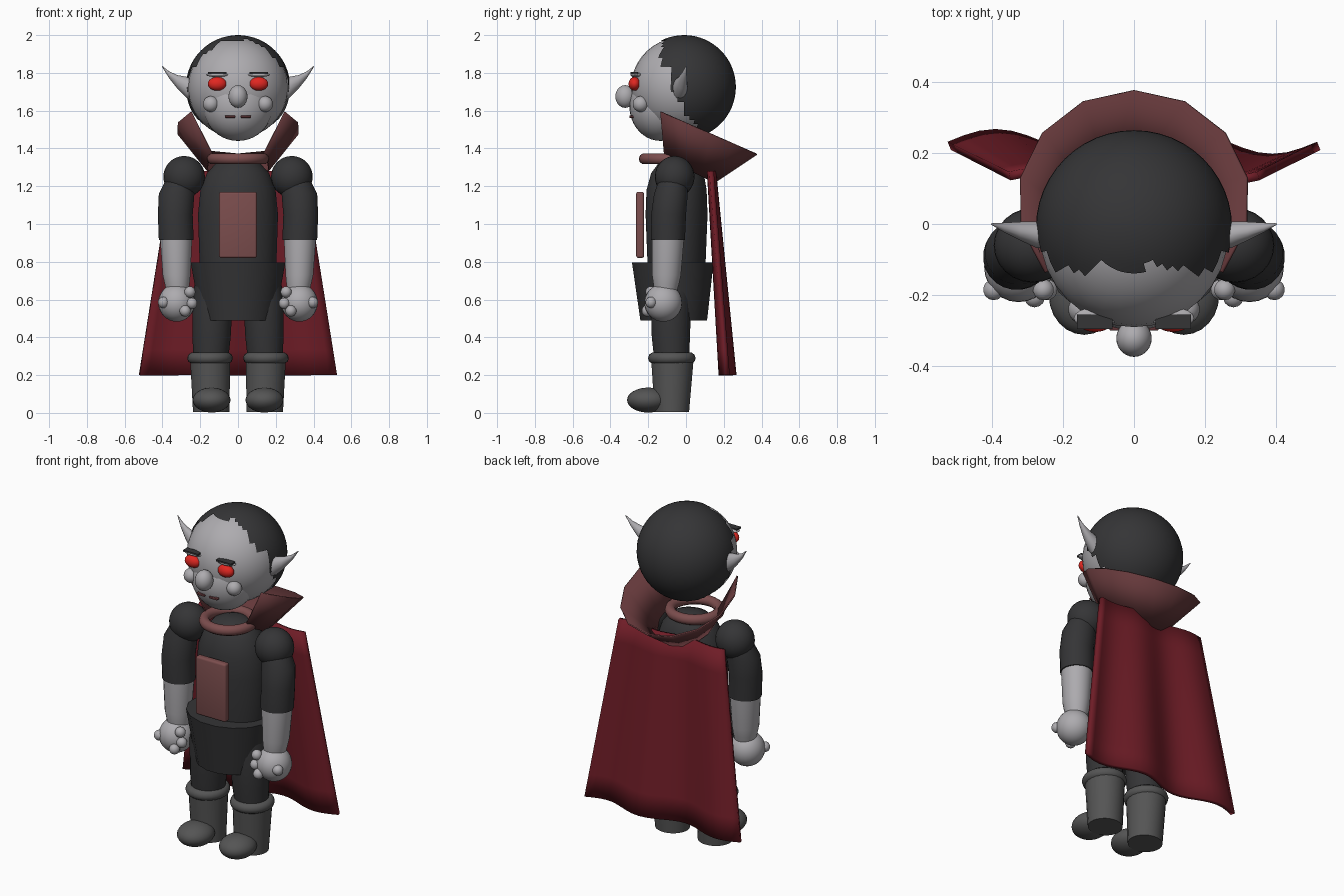
import bpy, bmesh, math
from math import sin, cos, pi, radians
from mathutils import Vector

if "Cube" in bpy.data.objects:
    bpy.data.objects.remove(bpy.data.objects["Cube"])


def material(name, rgb):
    m = bpy.data.materials.new(name)
    m.diffuse_color = (*rgb, 1)
    m.use_nodes = True
    m.node_tree.nodes["Principled BSDF"].inputs["Base Color"].default_value = m.diffuse_color
    return m


SKIN = material("pale_skin", (0.42, 0.41, 0.43))
BLACK = material("dark_cloth", (0.035, 0.035, 0.037))
BOOT = material("boot_grey", (0.09, 0.09, 0.09))
RED = material("eye_red", (0.75, 0.02, 0.015))
CAPE = material("cape_red", (0.16, 0.012, 0.02))
TRIM = material("trim_red", (0.13, 0.04, 0.043))
PANEL = material("panel_red", (0.2, 0.075, 0.075))


def finish(name, bm, mat, angle=40):
    """Turn a bmesh into a named, shaded object."""
    bmesh.ops.recalc_face_normals(bm, faces=bm.faces)
    me = bpy.data.meshes.new(name)
    bm.to_mesh(me)
    bm.free()
    ob = bpy.data.objects.new(name, me)
    bpy.context.collection.objects.link(ob)
    me.materials.append(mat)
    bpy.ops.object.select_all(action='DESELECT')
    ob.select_set(True)
    bpy.context.view_layer.objects.active = ob
    if angle:
        bpy.ops.object.shade_smooth_by_angle(angle=radians(angle))
    return ob


def ball(name, c, r, mat, seg=24, keep=None):
    """Ellipsoid; keep(point) optionally trims it to a shell."""
    bm = bmesh.new()
    bmesh.ops.create_uvsphere(bm, u_segments=seg, v_segments=seg * 2 // 3, radius=1)
    r = (r, r, r) if isinstance(r, (int, float)) else r
    for v in bm.verts:
        v.co = Vector([c[i] + v.co[i] * r[i] for i in range(3)])
    if keep:
        bad = [f for f in bm.faces if not keep(f.calc_center_median())]
        bmesh.ops.delete(bm, geom=bad, context='FACES')
    return finish(name, bm, mat, 80)


def loft(name, rings, mat, seg=24, axis='z', angle=50):
    """Skin elliptical rings (x, y, z, r1, r2) laid across an axis."""
    bm = bmesh.new()
    rows = []
    for x, y, z, a, b in rings:
        row = []
        for i in range(seg):
            t = 2 * pi * (i + 0.5) / seg
            u, w = a * cos(t), b * sin(t)
            row.append(bm.verts.new((x + u, y + w, z) if axis == 'z' else (x, y + u, z + w)))
        rows.append(row)
    for p, q in zip(rows, rows[1:]):
        for i in range(seg):
            j = (i + 1) % seg
            bm.faces.new((p[i], p[j], q[j], q[i]))
    bm.faces.new(rows[0])
    bm.faces.new(rows[-1])
    return finish(name, bm, mat, angle)


def box(name, c, s, mat, bevel=0.0):
    bm = bmesh.new()
    bmesh.ops.create_cube(bm, size=1)
    for v in bm.verts:
        v.co = Vector([c[i] + v.co[i] * s[i] for i in range(3)])
    if bevel:
        bmesh.ops.bevel(bm, geom=bm.edges[:], offset=bevel, segments=3, affect='EDGES', profile=0.5)
    return finish(name, bm, mat, 40)


def torus(name, c, rx, ry, minor, mat, seg=32, tube=10):
    bm = bmesh.new()
    g = []
    for i in range(seg):
        t = 2 * pi * i / seg
        g.append([bm.verts.new((c[0] + (rx + minor * cos(k)) * cos(t),
                                c[1] + (ry + minor * cos(k)) * sin(t),
                                c[2] + minor * sin(k)))
                  for k in [2 * pi * j / tube for j in range(tube)]])
    for i in range(seg):
        for j in range(tube):
            i2, j2 = (i + 1) % seg, (j + 1) % tube
            bm.faces.new((g[i][j], g[i2][j], g[i2][j2], g[i][j2]))
    return finish(name, bm, mat, 80)


def sheet(name, grid, mat, thick, angle):
    """Grid of points thickened into a thin cloth."""
    bm = bmesh.new()
    g = [[bm.verts.new(p) for p in row] for row in grid]
    for a, b in zip(g, g[1:]):
        for i in range(len(a) - 1):
            bm.faces.new((a[i], a[i + 1], b[i + 1], b[i]))
    ob = finish(name, bm, mat, angle)
    mod = ob.modifiers.new("thickness", 'SOLIDIFY')
    mod.thickness = thick
    mod.offset = 0
    return ob


# head, jaw and hair cap with a swept-back hairline
ball("head", (0, -0.025, 1.722), 0.266, SKIN, 32)
ball("jaw", (0, -0.135, 1.625), (0.185, 0.165, 0.185), SKIN, 32)


def hairline(p):
    wobble = 0.012 * sin(p.x * 40 + p.z * 25)
    limit = -0.125 if p.z > 1.82 else -0.07 + max(0, 1.7 - p.z) * 0.7
    return p.y > limit + wobble


ball("hair", (0, -0.01, 1.725), (0.276, 0.274, 0.275), BLACK, 48, hairline)

# face
ball("nose", (0, -0.322, 1.675), (0.05, 0.052, 0.06), SKIN)
for s, side in ((-1, "right"), (1, "left")):
    ball(side + "_eye", (s * 0.11, -0.272, 1.742), (0.05, 0.032, 0.036), RED)
    ball(side + "_brow", (s * 0.11, -0.265, 1.79), (0.06, 0.03, 0.012), SKIN, 16)
    box(side + "_brow_hair", (s * 0.11, -0.275, 1.8), (0.1, 0.04, 0.01), BLACK)
    ball(side + "_cheek", (s * 0.143, -0.24, 1.635), 0.042, SKIN)
    box(side + "_lip", (s * 0.042, -0.285, 1.568), (0.055, 0.03, 0.012), TRIM, 0.004)
    loft(side + "_ear", [(s * 0.22, -0.03, 1.70, 0.045, 0.06), (s * 0.275, -0.03, 1.725, 0.038, 0.055),
                         (s * 0.32, -0.02, 1.752, 0.027, 0.036), (s * 0.365, -0.01, 1.79, 0.014, 0.018),
                         (s * 0.402, 0.0, 1.835, 0.002, 0.003)], SKIN, 14, 'x')

# torso, chest panel, tunic skirt and neck ring
loft("torso", [(0, -0.05, 0.6, 0.18, 0.14), (0, -0.05, 0.8, 0.205, 0.155), (0, -0.05, 1.05, 0.213, 0.165),
               (0, -0.05, 1.18, 0.2, 0.16), (0, -0.045, 1.27, 0.165, 0.14), (0, -0.04, 1.33, 0.11, 0.1),
               (0, -0.04, 1.355, 0.04, 0.04)], BLACK, 28, angle=80)
box("chest_panel", (0, -0.243, 0.995), (0.2, 0.042, 0.35), PANEL, 0.012)
loft("tunic_skirt", [(0, -0.065, 0.49, 0.2, 0.18), (0, -0.07, 0.795, 0.255, 0.22)], BLACK, 16, angle=35)
torus("neck_ring", (0, -0.085, 1.345), 0.135, 0.135, 0.03, PANEL)

for s, side in ((-1, "right"), (1, "left")):
    # arms
    ball(side + "_shoulder", (s * 0.285, -0.06, 1.25), (0.11, 0.105, 0.11), BLACK)
    loft(side + "_sleeve", [(s * 0.327, -0.095, 0.915, 0.093, 0.09), (s * 0.332, -0.092, 1.05, 0.093, 0.093),
                            (s * 0.325, -0.08, 1.16, 0.095, 0.09), (s * 0.31, -0.07, 1.23, 0.075, 0.075)], BLACK)
    loft(side + "_forearm", [(s * 0.32, -0.11, 0.6, 0.05, 0.05), (s * 0.322, -0.105, 0.68, 0.066, 0.068),
                             (s * 0.325, -0.103, 0.73, 0.074, 0.077),
                             (s * 0.328, -0.095, 0.93, 0.086, 0.086)], SKIN)
    ball(side + "_hand", (s * 0.325, -0.12, 0.583), (0.097, 0.1, 0.1), SKIN)
    for i, (x, y, z) in enumerate([(0.255, -0.185, 0.64), (0.245, -0.185, 0.58),
                                   (0.28, -0.205, 0.54), (0.395, -0.185, 0.585)]):
        ball(f"{side}_finger_{i + 1}", (s * x, y, z), 0.03, SKIN, 14)
    # legs and boots
    loft(side + "_leg", [(s * 0.145, -0.075, 0.25, 0.09, 0.09), (s * 0.14, -0.08, 0.4, 0.102, 0.102),
                         (s * 0.135, -0.08, 0.6, 0.108, 0.108), (s * 0.12, -0.07, 0.76, 0.1, 0.1)], BLACK)
    torus(side + "_boot_cuff", (s * 0.148, -0.075, 0.29), 0.09, 0.095, 0.031, BOOT, 24)
    loft(side + "_boot_shaft", [(s * 0.142, -0.075, 0.005, 0.097, 0.092),
                                (s * 0.147, -0.072, 0.28, 0.107, 0.113)], BOOT)
    ball(side + "_boot_toe", (s * 0.14, -0.2, 0.068), (0.1, 0.112, 0.066), BOOT)

# tilted collar, open at the front
steps = [radians(-130 + 26 * i) for i in range(11)]
lower = [(0.165 * sin(t), -0.01 + 0.16 * cos(t), 1.295 - 0.5 * (-0.01 + 0.16 * cos(t))) for t in steps]
upper = [(0.325 * sin(t), 0.065 + 0.31 * cos(t), 1.535 - 0.44 * (0.065 + 0.31 * cos(t))) for t in steps]
sheet("collar", [lower, upper], TRIM, 0.008, 20)

# flared cape with folds
rows, cols = 8, 24
cape = []
for r in range(rows + 1):
    k = r / rows
    half = 0.35 + 0.17 * k
    cape.append([(half * u, 0.135 + 0.085 * k + (0.012 + 0.023 * k) * cos(u * 2.5 * pi + 0.5 * pi * (1 - u) + pi),
                  1.28 - 1.08 * k) for u in [-1 + 2 * c / cols for c in range(cols + 1)]])
sheet("cape", cape, CAPE, 0.025, 180)
